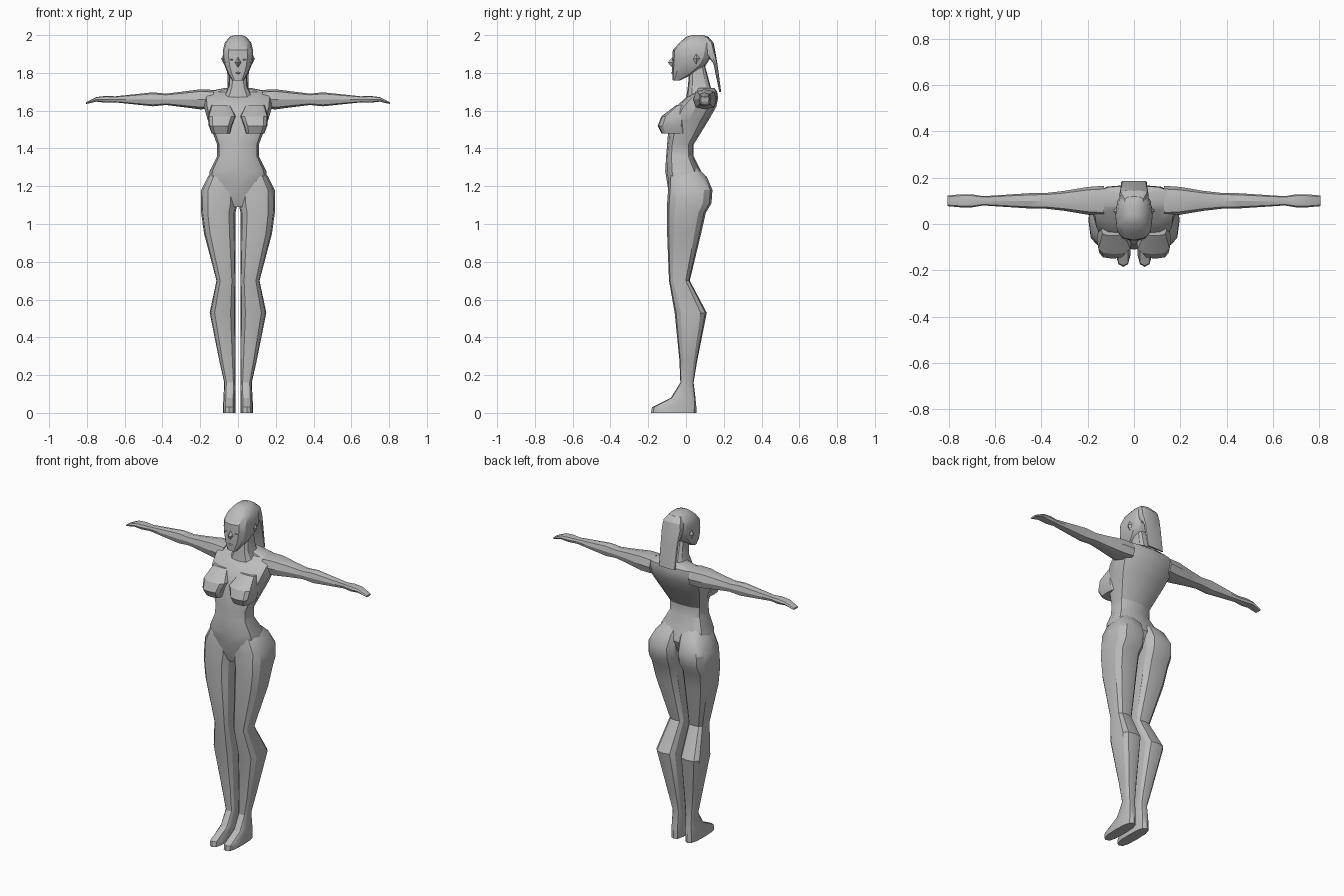
import bpy
import bmesh
import math
from mathutils import Matrix

cube = bpy.data.objects.get("Cube")
if cube:
    bpy.data.objects.remove(cube, do_unlink=True)

grey = bpy.data.materials.new("plain grey")
grey.use_nodes = True
grey.diffuse_color = (.5, .5, .5, 1)
shader = next(node for node in grey.node_tree.nodes if node.type == 'BSDF_PRINCIPLED')
shader.inputs["Base Color"].default_value = grey.diffuse_color


def finish(name, bm, mirror):
    """Turn a bmesh into a shaded, optionally mirrored object."""
    bmesh.ops.recalc_face_normals(bm, faces=bm.faces[:])
    mesh = bpy.data.meshes.new(name)
    bm.to_mesh(mesh)
    bm.free()
    mesh.materials.append(grey)
    part = bpy.data.objects.new(name, mesh)
    bpy.context.collection.objects.link(part)
    bpy.ops.object.select_all(action='DESELECT')
    part.select_set(True)
    bpy.context.view_layer.objects.active = part
    bpy.ops.object.shade_smooth_by_angle(angle=math.radians(30))
    if mirror:
        part.modifiers.new("Mirror", 'MIRROR')


def soften(value, power):
    """Push a sine or cosine outward so that a ring becomes a rounded box."""
    return math.copysign(abs(value) ** power, value)


def skin(name, sections, sideways=False, sides=12, power=.7, mirror=False):
    """Skin rounded-box sections: position, then low and high in both directions."""
    bm = bmesh.new()
    rings = []
    for position, low_u, high_u, low_v, high_v in sections:
        ring = []
        for step in range(sides):
            turn = math.tau * step / sides
            across = soften(round(math.cos(turn), 6), power)
            along = soften(round(math.sin(turn), 6), power)
            u = (low_u + high_u + (high_u - low_u) * across) / 2
            v = (low_v + high_v + (high_v - low_v) * along) / 2
            point = (position, u, v) if sideways else (u, v, position)
            ring.append(bm.verts.new(point))
        rings.append(ring)
    for lower, upper in zip(rings, rings[1:]):
        for step in range(sides):
            after = (step + 1) % sides
            bm.faces.new((lower[step], lower[after], upper[after], upper[step]))
    bm.faces.new(rings[0])
    bm.faces.new(rings[-1])
    finish(name, bm, mirror)


def centred(rows):
    """Expand rows of height, half width, front and back."""
    return [(z, -half, half, front, back) for z, half, front, back in rows]


def facet(name, centre, size, mirror=False):
    """Small eight-faced lump for a facial feature."""
    bm = bmesh.new()
    place = Matrix.LocRotScale(centre, None, size)
    axes = Matrix.Identity(3)
    points = [bm.verts.new(place @ (axis * sign)) for axis in axes for sign in (-1, 1)]
    bmesh.ops.convex_hull(bm, input=points)
    finish(name, bm, mirror)


# Torso from crotch to shoulder line
skin("torso", centred([
    (1.09, .03, -.07, .03),
    (1.15, .1, -.09, .07),
    (1.22, .155, -.1, .095),
    (1.28, .15, -.11, .08),
    (1.36, .11, -.105, .04),
    (1.42, .11, -.1, .04),
    (1.55, .16, -.09, .12),
    (1.62, .18, -.055, .16),
    (1.67, .185, 0, .17),
    (1.7, .17, .055, .165),
    (1.72, .07, .06, .15),
]))

# Chest: rows of height, inner edge, outer edge and front
breast_rows = [
    (1.48, .04, .14, -.13),
    (1.52, .03, .155, -.15),
    (1.57, .01, .16, -.13),
    (1.63, .04, .14, -.05),
]
skin("breasts", [(z, inner, outer, front, 0) for z, inner, outer, front in breast_rows],
     power=.6, mirror=True)

# Legs with buttocks, calves and feet: rows of height, outer edge, front and back
CROTCH = 1.1
leg_rows = [
    (1.3, .12, -.07, .06),
    (1.25, .16, -.09, .11),
    (1.18, .195, -.095, .14),
    (1.11, .197, -.1, .135),
    (1.06, .195, -.1, .105),
    (.95, .18, -.1, .08),
    (.7, .114, -.09, .02),
    (.53, .15, -.06, .11),
    (.28, .1, -.035, .06),
    (.16, .073, -.03, .04),
    (.08, .077, -.08, .05),
    (.03, .08, -.18, .055),
    (0, .08, -.185, .055),
]
skin("legs", [(z, .003 if z > CROTCH else .013, outer, front, back)
              for z, outer, front, back in leg_rows], mirror=True)

# Arms with drooping fingertips: rows of distance out, half depth and half height
ARM_DEPTH, ARM_HEIGHT, DROOP = .1, 1.66, .02
arm_rows = [
    (.13, .065, .05),
    (.2, .06, .053),
    (.3, .043, .04),
    (.38, .034, .03),
    (.45, .033, .037),
    (.65, .02, .016),
    (.7, .028, .018),
    (.75, .028, .012),
    (.805, .023, .005),
]
fingertip = arm_rows[-1][0]
arm_sections = []
for out, depth, height in arm_rows:
    level = ARM_HEIGHT - (DROOP if out == fingertip else 0)
    arm_sections.append((out, ARM_DEPTH - depth, ARM_DEPTH + depth,
                         level - height, level + height))
skin("arms", arm_sections, sideways=True, sides=8, mirror=True)

# Neck and head
skin("neck", centred([
    (1.66, .085, 0, .15),
    (1.73, .05, .01, .13),
    (1.84, .045, .02, .1),
]))
skin("head", centred([
    (1.76, .03, -.07, -.03),
    (1.8, .056, -.073, .05),
    (1.84, .072, -.073, .105),
    (1.88, .08, -.072, .13),
    (1.92, .08, -.07, .14),
    (1.96, .07, -.035, .14),
    (1.99, .045, 0, .12),
    (2, .02, .03, .09),
]))

# Facial features
facet("nose", (0, -.07, 1.855), (.016, .027, .03))
facet("lips", (0, -.065, 1.8), (.022, .015, .013))
facet("eyes", (.032, -.06, 1.87), (.015, .014, .008), mirror=True)
facet("ears", (.075, .055, 1.875), (.014, .02, .03), mirror=True)

# Long hair falling behind the neck
skin("hair", centred([
    (1.7, .055, .176, .186),
    (1.85, .058, .145, .166),
    (1.92, .064, .09, .154),
    (1.96, .06, .07, .146),
    (1.99, .042, .04, .118),
]), power=.5)
